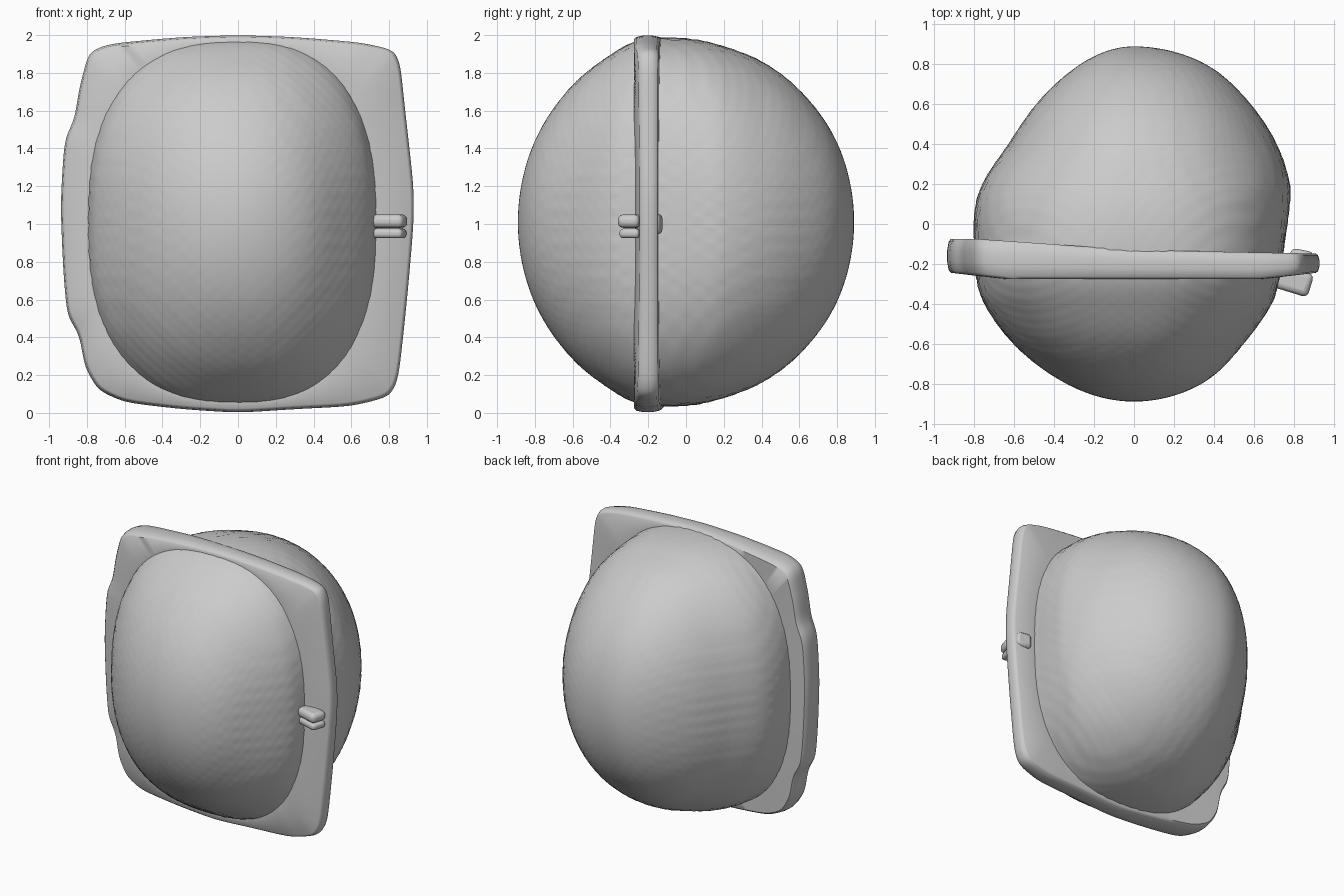
import bpy, math
from math import sin, cos, asin, atan2, pi

if "Cube" in bpy.data.objects:
    bpy.data.objects.remove(bpy.data.objects["Cube"])

N = 180
CZ = 1.01
# body stations: y, left half-width, right half-width, half-height
ST = [(-.89, 0, 0, 0), (-.8, .34, .34, .43), (-.6, .605, .55, .725), (-.4, .75, .69, .885),
      (-.27, .79, .73, .955), (-.13, .80, .75, .975), (.05, .80, .775, .965),
      (.2, .76, .78, .93), (.4, .63, .715, .85), (.6, .49, .585, .70),
      (.8, .27, .36, .42), (.89, 0, 0, 0)]
T = [asin(max(-1, min(1, s[0] / .89))) for s in ST]


def section(y):
    """Smoothly interpolated (left, right, height) at depth y."""
    t = asin(max(-1, min(1, y / .89)))
    i = max(k for k in range(len(T) - 1) if T[k] <= t + 1e-9)
    d = T[i + 1] - T[i]
    u = (t - T[i]) / d

    def slope(k, c):
        a, b = max(0, k - 1), min(len(T) - 1, k + 1)
        return (ST[b][c] - ST[a][c]) / (T[b] - T[a])
    out = []
    for c in (1, 2, 3):
        p, q, m, n = ST[i][c], ST[i + 1][c], slope(i, c) * d, slope(i + 1, c) * d
        out.append((2*u**3 - 3*u*u + 1)*p + (u**3 - 2*u*u + u)*m + (3*u*u - 2*u**3)*q + (u**3 - u*u)*n)
    return out


def body_point(y, ang, scale=1.0, bumps=True):
    """Point on the rounded-square cross section at depth y."""
    l, r, h = section(y)
    a = r if cos(ang) > 0 else l
    n = 2.6 - .5 * min(1, abs(y + .2) / .6)
    rad = scale / ((abs(cos(ang)) / a) ** n + (abs(sin(ang)) / h) ** n) ** (1 / n)
    x, z = rad * cos(ang), rad * sin(ang)
    if bumps:
        f = 1 + .004 * sin(70 * x) * sin(70 * z) * cos(50 * y)
        x, z = x * f, z * f
    return (x, y, CZ + z)


def loft(name, rings, caps=()):
    """Skin a list of closed rings; caps are (ring index, pole point)."""
    n = len(rings[0])
    verts = [p for r in rings for p in r]
    faces = [(i*n + j, i*n + (j+1) % n, (i+1)*n + (j+1) % n, (i+1)*n + j)
             for i in range(len(rings) - 1) for j in range(n)]
    for idx, p in caps:
        verts.append(p)
        faces += [(idx*n + j, idx*n + (j+1) % n, len(verts) - 1) for j in range(n)]
    me = bpy.data.meshes.new(name)
    me.from_pydata(verts, [], faces)
    ob = bpy.data.objects.new(name, me)
    bpy.context.collection.objects.link(ob)
    bpy.context.view_layer.objects.active = ob
    for o in bpy.context.selected_objects:
        o.select_set(False)
    ob.select_set(True)
    bpy.ops.object.mode_set(mode='EDIT')
    bpy.ops.mesh.select_all(action='SELECT')
    bpy.ops.mesh.normals_make_consistent(inside=False)
    bpy.ops.object.mode_set(mode='OBJECT')
    bpy.ops.object.shade_smooth_by_angle(angle=math.radians(50))
    return ob


# front and back domes
def dome(name, side, seam, count=70):
    t1 = asin(seam / .89)
    rings = []
    for k in range(1, count + 1):
        t = side * pi / 2 + (t1 - side * pi / 2) * k / count
        rings.append([body_point(.89 * sin(t), 2 * pi * (j + .5) / N) for j in range(N)])
    loft(name, rings, [(0, (0, side * .89, CZ))])


dome("front_dome", -1, -.25)
dome("back_dome", 1, -.17)

# square flange around the seam, outline in x, z
OUT = [(.93, 1), (.93, 1.2), (.885, 1.6), (.86, 1.84), (.825, 1.92), (.66, 1.96), (.3, 1.99),
       (0, 2), (-.3, 1.99), (-.68, 1.955), (-.79, 1.91), (-.84, 1.72), (-.865, 1.56),
       (-.92, 1.44), (-.94, 1.1), (-.925, .75), (-.905, .52), (-.84, .41), (-.81, .24),
       (-.74, .12), (-.6, .055), (-.3, .02), (0, 0), (.3, .02), (.6, .035), (.8, .085),
       (.85, .18), (.895, .6)]
pts = []
for i, (x, z) in enumerate(OUT):
    x2, z2 = OUT[(i + 1) % len(OUT)]
    pts += [(x + (x2 - x) * k / 6, z + (z2 - z) * k / 6) for k in range(6)]
for _ in range(4):
    pts = [((pts[i-1][0] + 2*p[0] + pts[(i+1) % len(pts)][0]) / 4,
            (pts[i-1][1] + 2*p[1] + pts[(i+1) % len(pts)][1]) / 4) for i, p in enumerate(pts)]


def back_y(x):
    return -.13 + (.055 * min(1, -x / .8) if x < 0 else -.02 * x)


def front_y(x):
    return -.275 + .03 * max(0, abs(x) - .65) / .28


ang = [atan2(z - CZ, x) for x, z in pts]
# ring edges: inner front, rounded outer rim, inner back
rings = [[(p[0], front_y(p[0]), p[2]) for p in (body_point(-.25, a, .985, False) for a in ang)]]
for s, f in ((.98, 0), (.992, .08), (1, .35), (1, .65), (.992, .92), (.98, 1)):
    rings.append([(x*s, front_y(x) + (back_y(x) - front_y(x)) * f, 1 + (z - 1) * s) for x, z in pts])
rings.append([(p[0], back_y(p[0]), p[2]) for p in (body_point(-.15, a, .985, False) for a in ang)])
loft("seam_flange", rings)


# two-bar clasp on the right edge, plus its rear bump
def block(name, loc, dims, turn):
    bpy.ops.mesh.primitive_cube_add(size=1, location=loc, rotation=(0, 0, turn))
    ob = bpy.context.object
    ob.name = name
    ob.scale = dims
    bpy.ops.object.transform_apply(location=False, rotation=False, scale=True)
    b = ob.modifiers.new("round", 'BEVEL')
    b.width, b.segments = min(dims) * .4, 3
    bpy.ops.object.shade_smooth_by_angle(angle=math.radians(50))


block("clasp_upper_bar", (.80, -.285, 1.015), (.18, .12, .07), -.3)
block("clasp_lower_bar", (.80, -.28, .95), (.17, .11, .05), -.3)
block("clasp_rear_bump", (.84, -.165, 1.0), (.12, .07, .11), -.2)
